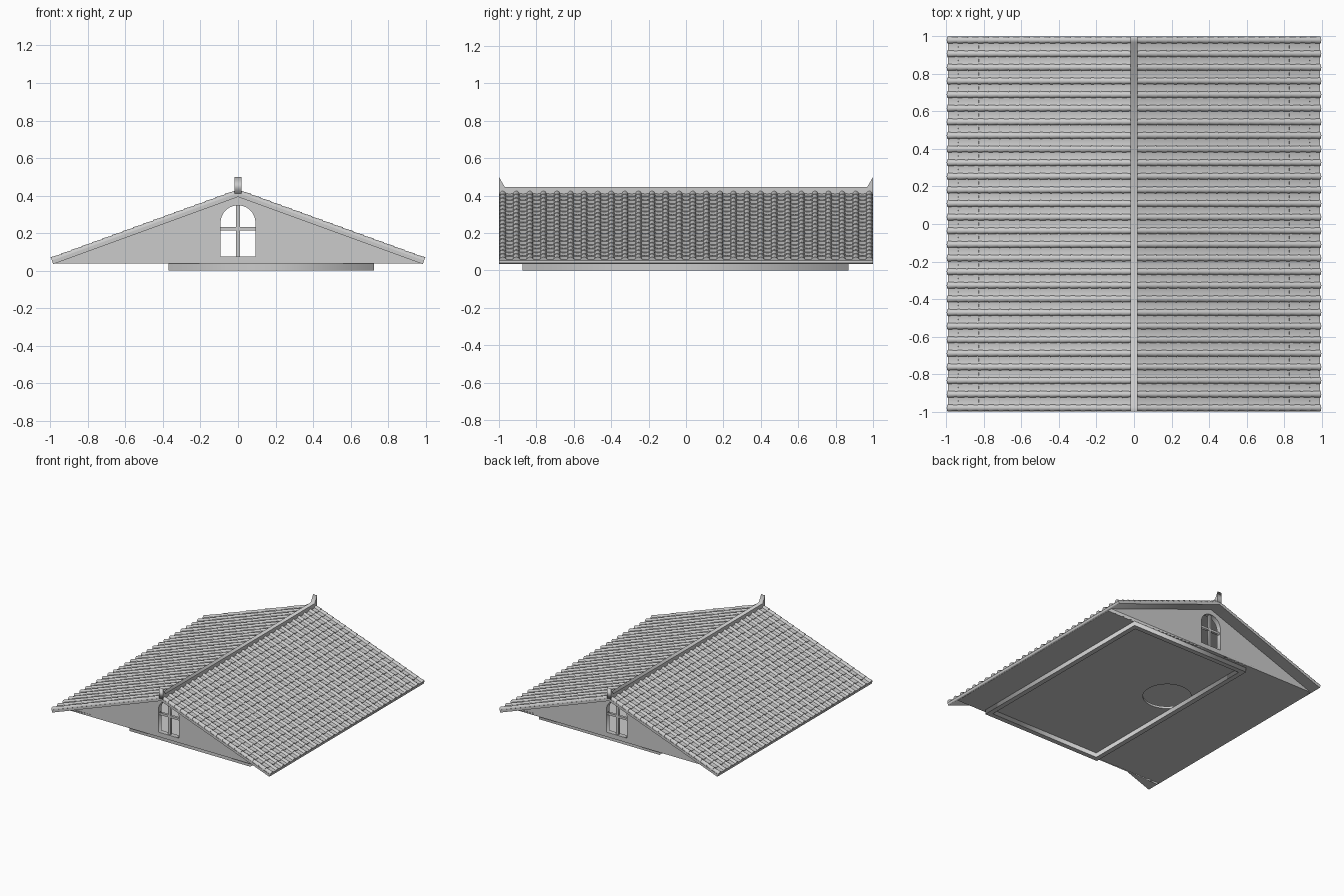
import bpy, bmesh
from math import sin, cos, pi, radians
from mathutils import Matrix

if "Cube" in bpy.data.objects:
    bpy.data.objects.remove(bpy.data.objects["Cube"])

PITCH = radians(20)
APEX = 0.393           # underside of the deck at the ridge
SLOPE = 1.048          # length of one slope
DECK = 0.02            # deck thickness
CEIL = 0.037           # underside of the ceiling
XZ = Matrix.Rotation(pi / 2, 4, 'X')
YZ = Matrix.Rotation(pi / 2, 4, 'Z') @ XZ

stone = bpy.data.materials.new("light_grey")
stone.use_nodes = True
stone.diffuse_color = (0.6, 0.6, 0.6, 1)
stone.node_tree.nodes["Principled BSDF"].inputs["Base Color"].default_value = (0.6, 0.6, 0.6, 1)


def add_object(name, bm):
    bmesh.ops.remove_doubles(bm, verts=bm.verts, dist=1e-5)
    bmesh.ops.recalc_face_normals(bm, faces=bm.faces)
    mesh = bpy.data.meshes.new(name)
    bm.to_mesh(mesh)
    bm.free()
    mesh.materials.append(stone)
    obj = bpy.data.objects.new(name, mesh)
    bpy.context.collection.objects.link(obj)
    return obj


def plate(name, loops, depth, matrix):
    """Flat outline, inner loops being holes, thickened about its plane."""
    curve = bpy.data.curves.new(name, 'CURVE')
    curve.dimensions = '2D'
    curve.fill_mode = 'BOTH'
    curve.extrude = depth / 2
    for loop in loops:
        spline = curve.splines.new('POLY')
        spline.points.add(len(loop) - 1)
        for point, (u, v) in zip(spline.points, loop):
            point.co = (u, v, 0, 1)
        spline.use_cyclic_u = True
    temp = bpy.data.objects.new(name + "_outline", curve)
    bpy.context.collection.objects.link(temp)
    graph = bpy.context.evaluated_depsgraph_get()
    mesh = bpy.data.meshes.new_from_object(temp.evaluated_get(graph))
    bm = bmesh.new()
    bm.from_mesh(mesh)
    bpy.data.objects.remove(temp)
    bpy.data.curves.remove(curve)
    bpy.data.meshes.remove(mesh)
    bm.transform(matrix)
    return add_object(name, bm)


def rect(x0, x1, y0, y1):
    return [(x0, y0), (x1, y0), (x1, y1), (x0, y1)]


def arc(cx, cy, r, start, end, n):
    return [(cx + r * cos(start + (end - start) * i / n),
             cy + r * sin(start + (end - start) * i / n)) for i in range(n + 1)]


def on_slope(s, h):
    """Point s down the slope and h above the deck underside."""
    return (s * cos(PITCH) + h * sin(PITCH),
            APEX - s * sin(PITCH) + h * cos(PITCH))


def at(y, z=0):
    return Matrix.Translation((0, y, z))


# Roof deck, one bent board over both slopes
side = [on_slope(SLOPE, 0), on_slope(SLOPE, DECK)]
chevron = [(0, APEX)] + side + [(0, APEX + DECK / cos(PITCH))]
chevron += [(-x, z) for x, z in reversed(side)]
plate("roof_deck", [chevron], 2, XZ)

# Gable walls with arched window openings and glazing bars
W, SILL, SPRING = 0.093, 0.075, 0.255
window = [(-W, SILL), (W, SILL)] + arc(0, SPRING, W, 0, pi, 20)
gable = [(-0.979, CEIL), (0.979, CEIL), (0, APEX + 0.004)]
for label, sign in (("front", -1), ("back", 1)):
    place = at(sign * 0.88) @ XZ
    plate(label + "_gable_wall", [gable, window], 0.04, place)
    plate(label + "_window_upright", [rect(-0.01, 0.01, SILL, SPRING + W)], 0.02, place)
    plate(label + "_window_crossbar", [rect(-W, W, 0.214, 0.232)], 0.02, place)

# Ceiling with round hatch, and the frame below it
hatch = arc(-0.19, 0.16, 0.183, 0, 2 * pi, 32)[:-1]
plate("ceiling", [rect(-0.975, 0.975, -0.9, 0.9), hatch], 0.018, at(0, CEIL + 0.009))
T = 0.04
plate("base_frame", [rect(-0.37, 0.725, -0.875, 0.87),
                     rect(-0.37 + T, 0.725 - T, -0.875 + T, 0.87 - T)],
      CEIL, at(0, CEIL / 2))

# Ridge beam with pointed upturned ends
ridge = [(-1, 0.41), (1, 0.41), (1, 0.5), (0.968, 0.445), (-0.968, 0.445), (-1, 0.5)]
plate("ridge_beam", [ridge], 0.036, YZ)


def add_tile(bm, y, s0, s1, upper, lower):
    """Loft an upper profile to a lower one and close the lower lip."""
    rings = []
    for s, prof in ((s0, upper), (s1, lower), (s1, [(d, 0) for d, _ in lower])):
        ring = []
        for d, h in prof:
            x, z = on_slope(s, DECK + h)
            ring.append(bm.verts.new((x, y + d, z)))
        rings.append(ring)
    for a, b in zip(rings, rings[1:]):
        for i in range(len(a) - 1):
            bm.faces.new((a[i], a[i + 1], b[i + 1], b[i]))


def tile_field(name, columns, upper, lower, overhang):
    rows = 18
    step = SLOPE / rows
    bm = bmesh.new()
    for y in columns:
        for r in range(rows):
            add_tile(bm, y, r * step, (r + 1) * step + overhang, upper, lower)
    bmesh.ops.dissolve_degenerate(bm, edges=bm.edges, dist=1e-5)
    obj = add_object(name, bm)
    mirror = obj.modifiers.new("other_slope", 'MIRROR')
    mirror.use_mirror_merge = False
    bpy.ops.object.select_all(action='DESELECT')
    obj.select_set(True)
    bpy.context.view_layer.objects.active = obj
    bpy.ops.object.shade_smooth_by_angle(angle=radians(40))


# Round cover tiles and shallow pan tiles between them
COUNT = 28
GAP = 1.96 / (COUNT - 1)
covers = [-0.98 + GAP * i for i in range(COUNT)]
pans = [y + GAP / 2 for y in covers[:-1]]
tile_field("cover_tiles", covers, arc(0, 0, 0.0155, 0, pi, 8), arc(0, 0, 0.0195, 0, pi, 8), 0.0)
dish = [(GAP / 2 * t, 0.006 * t * t) for t in (-1, -0.5, 0, 0.5, 1)]
tile_field("pan_tiles", pans, [(d, h + 0.001) for d, h in dish],
           [(d, h + 0.005) for d, h in dish], -0.002)
